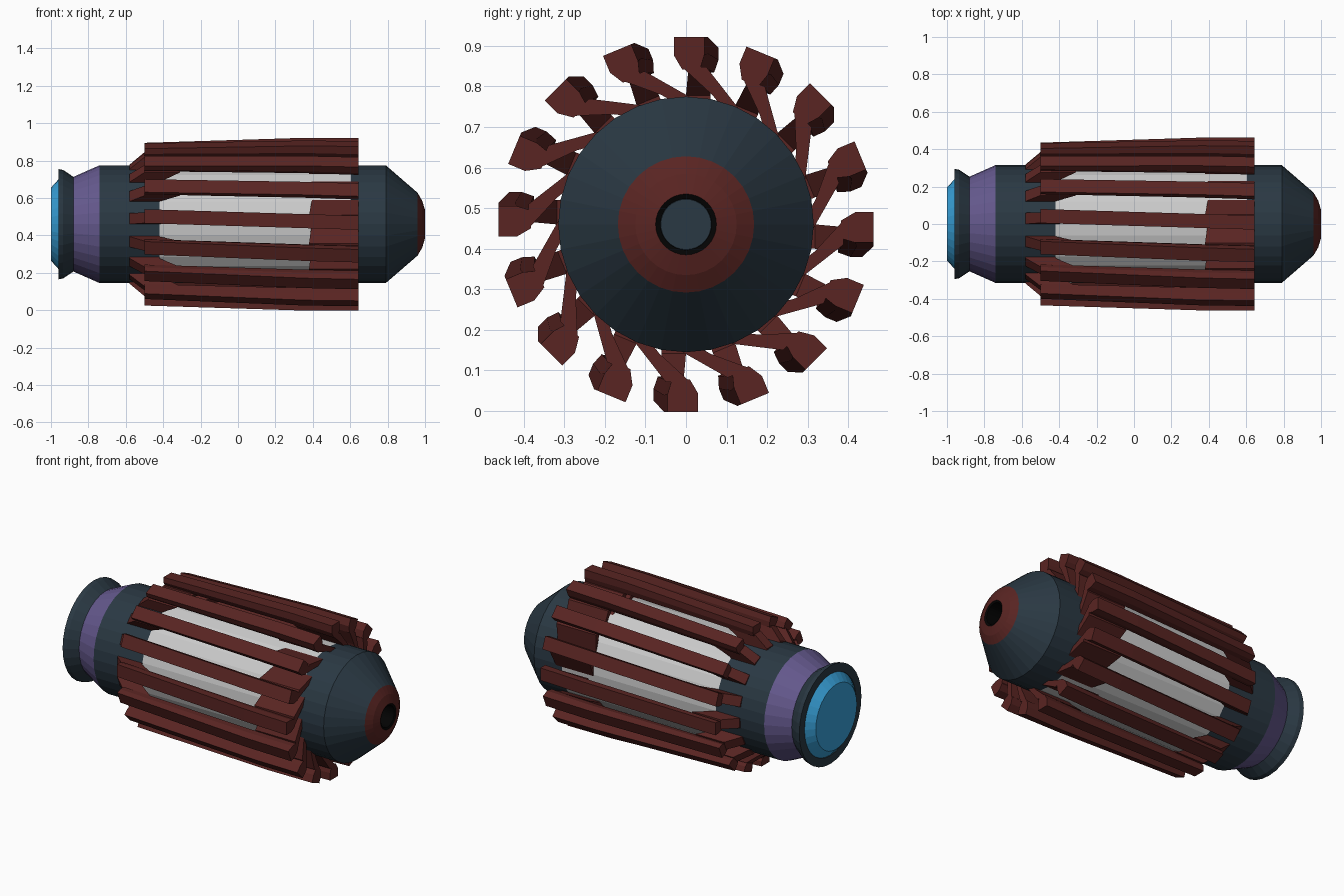
import bpy, bmesh, math

if "Cube" in bpy.data.objects:
    bpy.data.objects.remove(bpy.data.objects["Cube"])

CZ = 0.46      # height of the long axis
SEG = 32
FINS = 16


def mat(name, rgb):
    m = bpy.data.materials.new(name)
    m.diffuse_color = (*rgb, 1)
    m.use_nodes = True
    m.node_tree.nodes["Principled BSDF"].inputs["Base Color"].default_value = m.diffuse_color
    return m


slate = mat("slate", (0.023, 0.04, 0.056))
red = mat("dark_red", (0.10, 0.018, 0.016))
purple = mat("purple", (0.13, 0.10, 0.27))
blue = mat("blue", (0.04, 0.36, 0.70))
black = mat("black", (0.001, 0.001, 0.001))


def make(name, verts, faces, material=None):
    me = bpy.data.meshes.new(name)
    me.from_pydata(verts, [], faces)
    # consistent outward normals
    bm = bmesh.new()
    bm.from_mesh(me)
    bmesh.ops.recalc_face_normals(bm, faces=bm.faces)
    bm.to_mesh(me)
    bm.free()
    ob = bpy.data.objects.new(name, me)
    bpy.context.collection.objects.link(ob)
    if material:
        me.materials.append(material)
    return ob


def lathe(name, profile, material=None, cap_end=False):
    """Turn (x, radius) points about the long axis."""
    verts, faces = [], []
    for x, r in profile:
        for i in range(SEG):
            a = math.tau * i / SEG
            verts.append((x, r * math.sin(a), CZ + r * math.cos(a)))
    for j in range(len(profile) - 1):
        for i in range(SEG):
            k = (i + 1) % SEG
            faces.append((j * SEG + i, (j + 1) * SEG + i, (j + 1) * SEG + k, j * SEG + k))
    if cap_end:
        faces.append(tuple(reversed(range((len(profile) - 1) * SEG, len(profile) * SEG))))
    return make(name, verts, faces, material)


def loft(sections):
    """Closed solid through rings of equal point count."""
    n = len(sections[0])
    verts = [p for s in sections for p in s]
    faces = [tuple(reversed(range(n))), tuple(range(len(verts) - n, len(verts)))]
    for j in range(len(sections) - 1):
        for i in range(n):
            k = (i + 1) % n
            faces.append((j * n + i, j * n + k, (j + 1) * n + k, (j + 1) * n + i))
    return verts, faces


# Turned body, back to front
lathe("rear_lens", [(-0.955, 0.245), (-1.0, 0.195)], blue, cap_end=True)
lathe("rear_flange", [(-0.94, 0.24), (-0.96, 0.245), (-0.96, 0.295), (-0.935, 0.29), (-0.88, 0.253)], slate)
lathe("rear_collar", [(-0.88, 0.253), (-0.74, 0.315)], purple)
lathe("rear_body", [(-0.74, 0.315), (-0.42, 0.315)], slate)
lathe("inner_core", [(-0.42, 0.315), (0.605, 0.315)])
lathe("nose_body", [(0.605, 0.315), (0.79, 0.315), (0.96, 0.168)], slate)
lathe("nose_ring", [(0.96, 0.168), (0.985, 0.125), (1.0, 0.075)], red)
lathe("nose_bore", [(1.0, 0.075), (0.995, 0.063), (0.90, 0.063)], black)
lathe("nose_plug", [(0.90, 0.064), (0.905, 0.062)], slate, cap_end=True)


# One fin: twisted bar, radial rear leg and swept front leg
def bar_section(x):
    t = (x + 0.5) / 1.145
    c = 0.0425 - 0.035 * t
    top = 0.435 + 0.027 * min((x + 0.5) / 0.86, 1)
    shoulder, depth = 0.03 + 0.015 * t, 0.06 + 0.02 * t
    pts = [(-0.0375, 0), (0.0375, 0), (0.0375, -shoulder), (0.027, -depth), (-0.017, -depth), (-0.0375, -shoulder)]
    return [(x, c + y, top + r) for y, r in pts]


def quad(x0, x1, y0, y1, r0, r1=None):
    r1 = r0 if r1 is None else r1
    return [(x0, y0, r0), (x1, y0, r0), (x1, y1, r1), (x0, y1, r1)]


pieces = [
    loft([bar_section(x) for x in (-0.5, 0.36, 0.645)]),
    loft([quad(-0.58, -0.42, 0.0, 0.06, 0.29), quad(-0.58, -0.42, 0.0, 0.06, 0.318),
          quad(-0.50, -0.31, 0.006, 0.062, 0.385)]),
    loft([quad(0.40, 0.645, 0.08, 0.14, 0.30, 0.27), quad(0.395, 0.645, 0.066, 0.128, 0.318, 0.288),
          quad(0.38, 0.645, -0.01, 0.05, 0.388)]),
]

for n in range(FINS):
    a = math.tau * n / FINS
    verts, faces = [], []
    for pv, pf in pieces:
        o = len(verts)
        for x, y, r in pv:
            verts.append((x, y * math.cos(a) + r * math.sin(a), CZ + r * math.cos(a) - y * math.sin(a)))
        faces += [tuple(i + o for i in f) for f in pf]
    make(f"fin_{n + 1:02d}", verts, faces, red)
